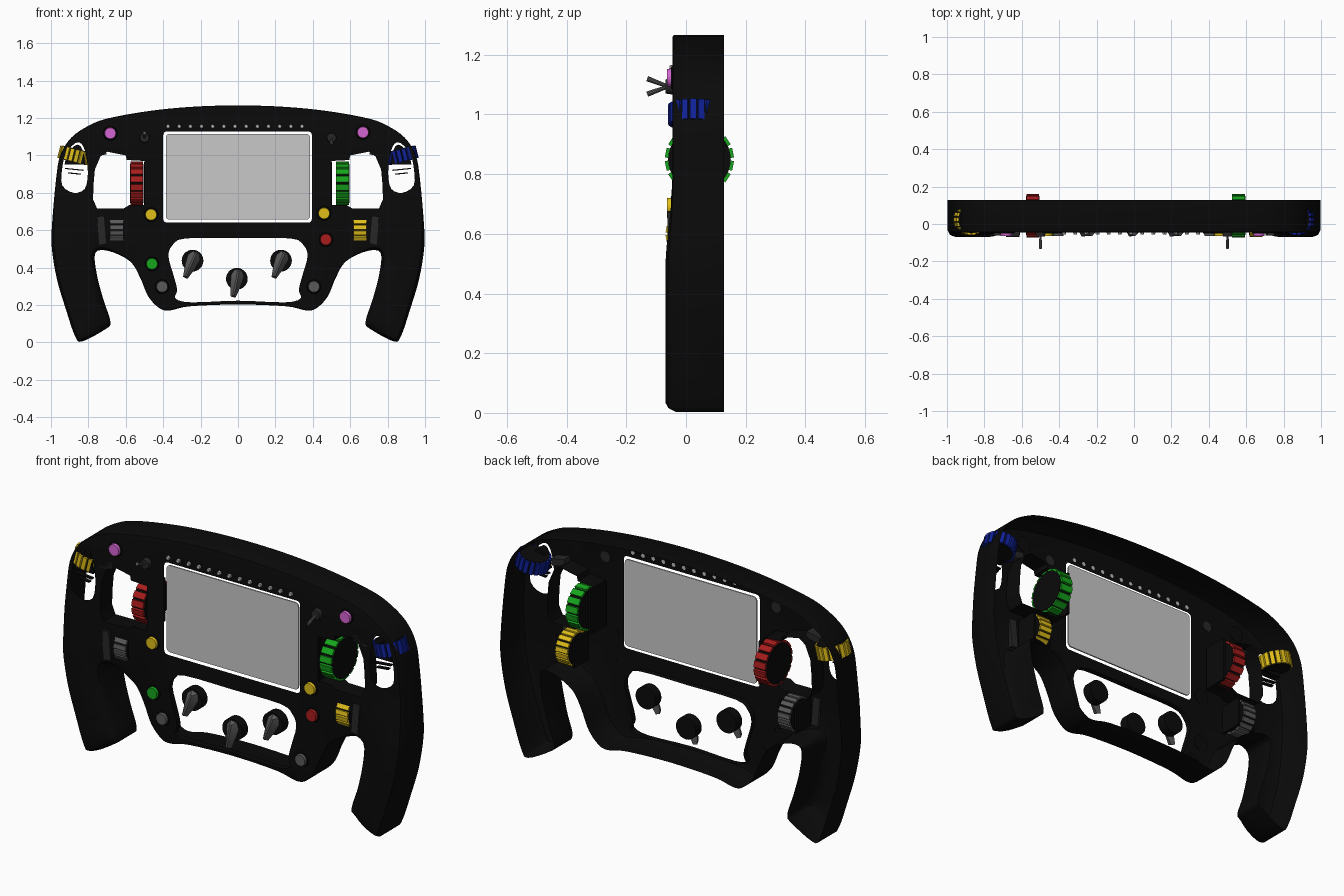
import bpy, bmesh, math
from mathutils import Matrix, Vector

if "Cube" in bpy.data.objects:
    bpy.data.objects.remove(bpy.data.objects["Cube"])

def mat(name, r, g, b):
    m = bpy.data.materials.new(name)
    m.diffuse_color = (r, g, b, 1)
    m.use_nodes = True
    m.node_tree.nodes["Principled BSDF"].inputs["Base Color"].default_value = m.diffuse_color
    return m

BLACK = mat("black", .003, .003, .003)
DARK = mat("dark grey", .02, .02, .02)
GREY = mat("mid grey", .1, .1, .1)
LIGHT = mat("light grey", .5, .5, .5)
SCREEN = mat("screen grey", .58, .58, .58)
RED = mat("red", .4, .012, .012)
GREEN = mat("green", .008, .38, .012)
YELLOW = mat("yellow", .75, .52, .01)
BLUE = mat("blue", .005, .016, .32)
PINK = mat("pink", .66, .13, .64)

def finish(name, bm, *mats, fix=True):
    if fix:
        bmesh.ops.recalc_face_normals(bm, faces=bm.faces)
    me = bpy.data.meshes.new(name)
    bm.to_mesh(me)
    bm.free()
    for m in mats:
        me.materials.append(m)
    ob = bpy.data.objects.new(name, me)
    bpy.context.collection.objects.link(ob)
    bpy.context.view_layer.objects.active = ob
    ob.select_set(True)
    bpy.ops.object.shade_smooth_by_angle(angle=math.radians(35))
    ob.select_set(False)
    return ob

def spline(pts, n=4):
    """Closed smooth curve through the points."""
    out, k = [], len(pts)
    for i in range(k):
        p = [Vector(pts[(i + j) % k]) for j in (-1, 0, 1, 2)]
        for s in range(n):
            t = s / n
            out.append(.5 * (2 * p[1] + (p[2] - p[0]) * t
                             + (2 * p[0] - 5 * p[1] + 4 * p[2] - p[3]) * t * t
                             + (3 * p[1] - p[0] - 3 * p[2] + p[3]) * t ** 3))
    return out

def flip(pts):
    return [Vector((-p[0], p[1])) for p in reversed(pts)]

def mirrored(half):
    """Right half (first and last point on the axis) to a full loop."""
    return half + [(-x, z) for x, z in reversed(half) if x > 0]

def rounded_rect(x0, x1, z0, z1, r):
    out = []
    for cx, cz, a in ((x1 - r, z1 - r, 0), (x0 + r, z1 - r, 90), (x0 + r, z0 + r, 180), (x1 - r, z0 + r, 270)):
        for k in range(5):
            t = math.radians(a + k * 22.5)
            out.append(Vector((cx + r * math.cos(t), cz + r * math.sin(t))))
    return out

def prism(name, pts, y0, y1, m):
    bm = bmesh.new()
    a = [bm.verts.new((p[0], y0, p[1])) for p in pts]
    b = [bm.verts.new((p[0], y1, p[1])) for p in pts]
    bm.faces.new(a)
    bm.faces.new(b)
    for i in range(len(a)):
        j = (i + 1) % len(a)
        bm.faces.new((a[i], a[j], b[j], b[i]))
    return finish(name, bm, m)

def disc(name, x, z, r, y0, y1, m, taper=.85, seg=20):
    bm = bmesh.new()
    bmesh.ops.create_cone(bm, cap_ends=True, segments=seg, radius1=r, radius2=r * taper, depth=y1 - y0,
                          matrix=Matrix.Translation((x, (y0 + y1) / 2, z)) @ Matrix.Rotation(math.pi / 2, 4, 'X'))
    return finish(name, bm, m)

def hull(name, pts, m):
    bm = bmesh.new()
    bmesh.ops.convex_hull(bm, input=[bm.verts.new(p) for p in pts])
    return finish(name, bm, m)

def box(name, c, s, m, tilt=0):
    bm = bmesh.new()
    bmesh.ops.create_cube(bm, size=1, matrix=Matrix.Translation(c) @ Matrix.Rotation(tilt, 4, 'Y') @ Matrix.Diagonal((*s, 1)))
    return finish(name, bm, m)

# ---- body: hollow shell, open at the back, with cut openings
outline = spline(mirrored([(0, 1.267), (.24, 1.26), (.47, 1.238), (.685, 1.2), (.79, 1.163), (.89, 1.096),
    (.95, 1.0), (.973, .87), (.995, .62), (.995, .5), (.968, .337), (.92, .176), (.872, .035), (.834, .005),
    (.71, .07), (.682, .11), (.72, .23), (.755, .364), (.762, .48), (.685, .487), (.577, .433), (.524, .348),
    (.48, .246), (.42, .183), (.364, .171), (.257, .193), (0, .203)]))
oval = spline([(.94, .84), (.94, .93), (.92, 1.01), (.87, 1.065), (.835, 1.06), (.812, 1.0), (.803, .9),
               (.82, .82), (.88, .8)], 3)
side = [Vector(p) for p in [(.70, 1.02), (.60, 1.0), (.595, .975), (.5, .97), (.5, .735), (.58, .735), (.61, .717),
        (.754, .717), (.775, .765), (.772, .85), (.765, .925), (.735, .995)]]
knob_hole = spline(mirrored([(0, .557), (.28, .556), (.35, .52), (.372, .46), (.345, .36), (.325, .28),
                             (.335, .235), (.25, .214), (0, .223)]), 3)
screen_hole = rounded_rect(-.4, .395, .64, 1.128, .02)

def smooth(t):
    t = min(1, max(0, t))
    return t * t * (3 - 2 * t)

def front_y(x, z):
    return -.045 - .024 * smooth((abs(x) - .66) / .12) * smooth((.78 - z) / .3)

def inset(p):
    return .008 + .03 * smooth((abs(p.x) - .62) / .1) * smooth((.75 - p.y) / .2)

bm = bmesh.new()
n = len(outline)
normals = []
for i in range(n):
    t = (outline[(i + 1) % n] - outline[i - 1]).normalized()
    normals.append(Vector((t.y, -t.x)))

def loop(pts):
    vs = [bm.verts.new((p.x, 0, p.y)) for p in pts]
    return vs, [bm.edges.new((vs[i - 1], vs[i])) for i in range(len(vs))]

def wall(a, b):
    for i in range(len(a)):
        bm.faces.new((a[i - 1], a[i], b[i], b[i - 1]))

front, edges = loop([p + q * inset(p) for p, q in zip(outline, normals)])
holes = []
for h in (oval, flip(oval), side, flip(side), knob_hole, screen_hole):
    vs, es = loop(h)
    holes.append(vs)
    edges += es
bmesh.ops.triangle_fill(bm, use_beauty=True, edges=edges, normal=(0, -1, 0))
for v in bm.verts:
    v.co.y = front_y(v.co.x, v.co.z)
prev = front
for f, dy in ((.35, .25), (0, .9), (0, None)):
    ring = []
    for p, q in zip(outline, normals):
        d = inset(p)
        c = p + q * d * f
        ring.append(bm.verts.new((c.x, .128 if dy is None else front_y(p.x, p.y) + dy * d, c.y)))
    wall(prev, ring)
    prev = ring
for vs, depth in ((holes[2], .1), (holes[3], .1), (holes[4], .03)):   # lips round the openings
    wall(vs, [bm.verts.new((v.co.x, v.co.y + depth, v.co.z)) for v in vs])
finish("wheel_body", bm, BLACK)

# ---- screen and its row of indicator lights
prism("screen", rounded_rect(-.386, .385, .656, 1.115, .02), -.045, -.038, SCREEN)
for i in range(13):
    disc("indicator_light", -.374 + .0597 * i, 1.155, .011, -.056, -.044, LIGHT, seg=8)

# ---- ribbed thumb wheels
def ribbed_wheel(name, c, r, w, m, ribs, tilt=0):
    bm = bmesh.new()
    base = Matrix.Translation(c) @ Matrix.Rotation(tilt, 4, 'Y')
    bmesh.ops.create_cone(bm, cap_ends=True, segments=ribs * 2, radius1=r - .01, radius2=r - .01, depth=w,
                          matrix=base @ Matrix.Rotation(math.pi / 2, 4, 'Y'))
    dark = set(bm.faces)
    for i in range(ribs):
        a = 2 * math.pi * (i + .5) / ribs
        bmesh.ops.create_cube(bm, size=1, matrix=base @ Matrix.Rotation(a, 4, 'X') @ Matrix.Translation((0, r - .009, 0))
                              @ Matrix.Diagonal((w * .94, .018, 2 * math.pi * r / ribs * .72, 1)))
    for f in bm.faces:
        f.material_index = 0 if f in dark else 1
    return finish(name, bm, BLACK, m)

ribbed_wheel("left_large_dial", (-.541, .045, .85), .115, .072, RED, 16)
ribbed_wheel("right_large_dial", (.559, .045, .85), .115, .072, GREEN, 16)
ribbed_wheel("left_small_dial", (-.648, .022, .6), .09, .075, GREY, 18)
ribbed_wheel("right_small_dial", (.652, .022, .6), .09, .075, YELLOW, 18)
for s, m in ((-1, YELLOW), (1, BLUE)):
    ribbed_wheel("thumb_dial", (s * .877, .024, 1.0), .083, .072, m, 18, math.pi / 2 - s * math.radians(14))
    # mount that fills the top of the oval opening, with thin bars below
    mount = [Vector((s * (.877 + (p.x - .877) * .84), max(.95, .94 + (p.y - .94) * .9))) for p in oval]
    prism("thumb_dial_mount", mount, -.045, .0, BLACK)
    for k in range(2):
        box("thumb_dial_bar", (s * .875, -.035, .925 - k * .022), (.1 - .03 * k, .02, .006), BLACK, s * -.1)
    # brackets round the dials
    box("dial_bracket", (s * .728, -.052, .6), (.04, .02, .15), DARK, s * .08)
    box("corner_bracket", (s * .745, -.02, 1.015), (.08, .05, .035), DARK, s * .2)
    for d in (-.047, .047):
        box("dial_cheek", (s * .65 + d, .02, .6), (.012, .12, .15), BLACK)
    box("large_dial_cheek", (s * .497, .03, .85), (.012, .13, .23), BLACK)

# ---- push buttons
for x, z, m in ((-.683, 1.118, PINK), (.668, 1.123, PINK), (-.465, .683, YELLOW), (.46, .69, YELLOW),
                (.47, .55, RED), (-.46, .42, GREEN), (-.406, .298, GREY), (.406, .298, GREY)):
    disc("button_collar", x, z, .042, -.05, -.04, BLACK)
    disc("push_button", x, z, .032, -.064, -.044, m, .92)

# ---- toggle switches, one flicked up and one down
for x, d in ((-.5, 1), (.5, -1)):
    disc("toggle_collar", x, 1.094, .028, -.068, -.04, DARK)
    bm = bmesh.new()
    a, b = Vector((x, -.06, 1.094)), Vector((x, -.13, 1.094 + d * .026))
    bmesh.ops.create_cone(bm, cap_ends=True, segments=10, radius1=.006, radius2=.009, depth=(b - a).length,
                          matrix=Matrix.Translation((a + b) / 2) @ (b - a).to_track_quat('Z', 'Y').to_matrix().to_4x4())
    finish("toggle_lever", bm, GREY)

# ---- rotary knobs with ridged pointers
for x, z, lean in ((-.243, .437, .4), (-.006, .34, .2), (.23, .437, .4)):
    disc("knob_base", x, z, .058, -.04, .01, BLACK, 1, 28)
    along = Vector((-math.sin(lean), 0, -math.cos(lean)))
    across = Vector((along.z, 0, -along.x))
    c = Vector((x, 0, z))
    pts = []
    for u, w, y in ((-.05, .018, -.038), (-.02, .036, -.038), (.03, .03, -.038), (.1, .013, -.038),
                    (-.04, .005, -.064), (.09, .004, -.066)):
        for sgn in (-1, 1):
            pts.append(c + along * u + across * w * sgn + Vector((0, y, 0)))
    hull("knob_pointer", pts, GREY)
